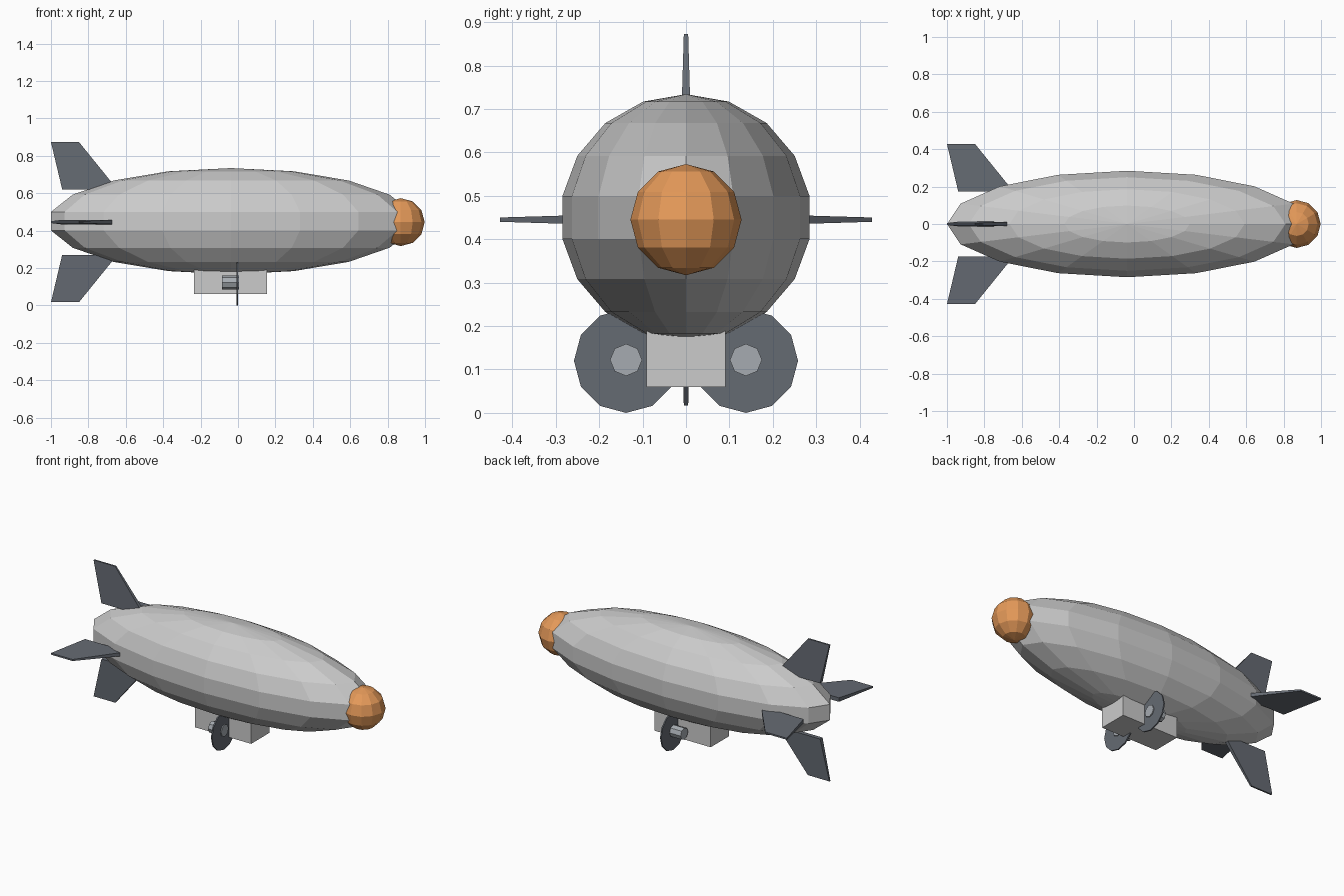
import bpy, bmesh
from math import pi
from mathutils import Matrix

if "Cube" in bpy.data.objects:
    bpy.data.objects.remove(bpy.data.objects["Cube"])

AXIS_Z = 0.445


def material(name, rgb):
    m = bpy.data.materials.new(name)
    m.diffuse_color = (*rgb, 1)
    m.use_nodes = True
    m.node_tree.nodes["Principled BSDF"].inputs["Base Color"].default_value = m.diffuse_color
    return m


ORANGE = material("orange", (0.78, 0.32, 0.10))
DARK = material("dark_slate", (0.13, 0.145, 0.17))
STEEL = material("steel", (0.38, 0.41, 0.44))


def finish(bm, name, mat=None):
    bmesh.ops.recalc_face_normals(bm, faces=bm.faces)
    me = bpy.data.meshes.new(name)
    bm.to_mesh(me)
    bm.free()
    ob = bpy.data.objects.new(name, me)
    bpy.context.collection.objects.link(ob)
    if mat:
        me.materials.append(mat)
    return ob


def ellipsoid(name, center, radii, segments, rings, mat=None):
    bm = bmesh.new()
    bmesh.ops.create_uvsphere(
        bm, u_segments=segments, v_segments=rings, radius=1,
        matrix=Matrix.Translation(center) @ Matrix.Diagonal((*radii, 1)))
    return finish(bm, name, mat)


def x_cylinder(name, x0, x1, y, z, radius, sides, mat):
    bm = bmesh.new()
    bmesh.ops.create_cone(
        bm, cap_ends=True, segments=sides, radius1=radius, radius2=radius,
        depth=x1 - x0,
        matrix=Matrix.Translation(((x0 + x1) / 2, y, z)) @ Matrix.Rotation(pi / 2, 4, 'Y'))
    return finish(bm, name, mat)


def fin(name, angle):
    # swept outline as (x, distance from axis, half thickness), thinner at the tip
    outline = [(-0.94, 0.175, 0.0125), (-0.645, 0.175, 0.0125),
               (-0.85, 0.428, 0.005), (-1.0, 0.428, 0.005)]
    bm = bmesh.new()
    a = [bm.verts.new((x, -t, r)) for x, r, t in outline]
    b = [bm.verts.new((x, t, r)) for x, r, t in outline]
    bm.faces.new(a)
    bm.faces.new(b)
    for i in range(4):
        j = (i + 1) % 4
        bm.faces.new((a[i], a[j], b[j], b[i]))
    bm.transform(Matrix.Translation((0, 0, AXIS_Z)) @ Matrix.Rotation(angle, 4, 'X'))
    return finish(bm, name, DARK)


# gas envelope and nose cap
ellipsoid("envelope", (-0.037, 0, 0.45), (0.978, 0.289, 0.284), 16, 9)
ellipsoid("nose_cap", (0.87, 0, AXIS_Z), (0.128, 0.128, 0.128), 12, 6, ORANGE)

# four tail fins
for i, side in enumerate(("top", "left", "bottom", "right")):
    fin(side + "_fin", i * pi / 2)

# gondola
bm = bmesh.new()
bmesh.ops.create_cube(bm, size=1, matrix=Matrix.Translation((-0.04, 0, 0.125))
                      @ Matrix.Diagonal((0.39, 0.182, 0.13, 1)))
finish(bm, "gondola")

# engine pods and propeller discs on both sides
for side, s in (("left", 1), ("right", -1)):
    x_cylinder(side + "_engine", -0.085, 0.006, s * 0.138, 0.122, 0.037, 8, STEEL)
    x_cylinder(side + "_propeller_disc", -0.008, 0.0, s * 0.138, 0.12, 0.12, 12, DARK)
